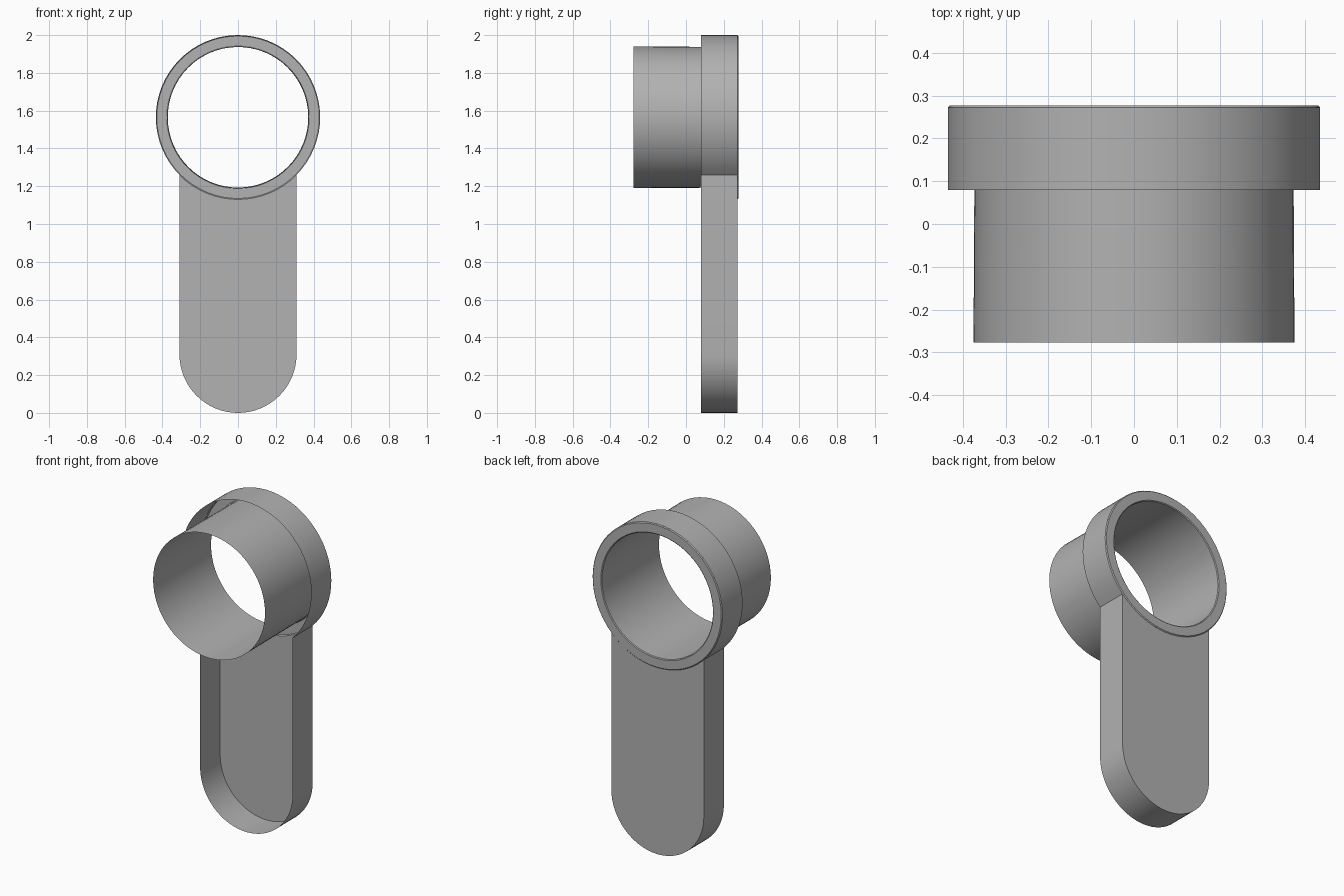
import bpy, bmesh, math

if "Cube" in bpy.data.objects:
    bpy.data.objects.remove(bpy.data.objects["Cube"])

CZ = 1.565               # ring centre height
R, W = 0.435, 0.31       # collar radius, handle half width
FRONT, BACK = 0.08, 0.272 # depth of collar and handle walls
T0 = math.asin(W / R)    # angle from straight down where handle meets collar

grey = bpy.data.materials.new("dark_grey")
grey.diffuse_color = (0.445, 0.445, 0.445, 1)
grey.use_nodes = True
grey.node_tree.nodes["Principled BSDF"].inputs["Base Color"].default_value = grey.diffuse_color


def arc(cz, r, a0, a1, n):
    """Points (x, z) on an arc, angle measured from straight down."""
    return [(r * math.sin(a0 + (a1 - a0) * i / n),
             cz - r * math.cos(a0 + (a1 - a0) * i / n)) for i in range(n + 1)]


def strip(bm, rows):
    """Bridge successive rows of 3D points with quads."""
    vs = [[bm.verts.new(p) for p in row] for row in rows]
    for a, b in zip(vs, vs[1:]):
        for i in range(len(a) - 1):
            bm.faces.new((a[i], a[i + 1], b[i + 1], b[i]))


def finish(name, bm):
    bmesh.ops.remove_doubles(bm, verts=bm.verts, dist=1e-5)
    me = bpy.data.meshes.new(name)
    bm.to_mesh(me)
    bm.free()
    me.materials.append(grey)
    ob = bpy.data.objects.new(name, me)
    bpy.context.collection.objects.link(ob)
    bpy.ops.object.select_all(action='DESELECT')
    bpy.context.view_layer.objects.active = ob
    ob.select_set(True)
    bpy.ops.object.shade_smooth_by_angle(angle=math.radians(30))


# Open tube with a bevelled rim at the back
bm = bmesh.new()
profile = [(0.375, -0.277), (0.372, 0.273), (0.377, 0.277),
           (0.430, 0.277), (R, BACK)]
strip(bm, [[(x, y, z) for x, z in arc(CZ, r, T0, T0 + 2 * math.pi, 64)]
           for r, y in profile])
finish("tube_and_rim", bm)

# Collar wall, open at the front and where the handle joins
bm = bmesh.new()
ring = arc(CZ, R, T0, 2 * math.pi - T0, 48)
strip(bm, [[(x, y, z) for x, z in ring] for y in (BACK, FRONT)])
finish("collar_wall", bm)

# Handle: hollow tray with rounded bottom, open at the front
bm = bmesh.new()
top = CZ - R * math.cos(T0)
outline = [(-W, top)] + arc(W, W, -math.pi / 2, math.pi / 2, 32) + [(W, top)]
strip(bm, [[(x, y, z) for x, z in outline] for y in (FRONT, BACK)])
plate = outline + arc(CZ, R, T0, -T0, 16)[1:-1]
face = bm.faces.new([bm.verts.new((x, BACK, z)) for x, z in plate])
bmesh.ops.triangulate(bm, faces=[face])
finish("handle", bm)
